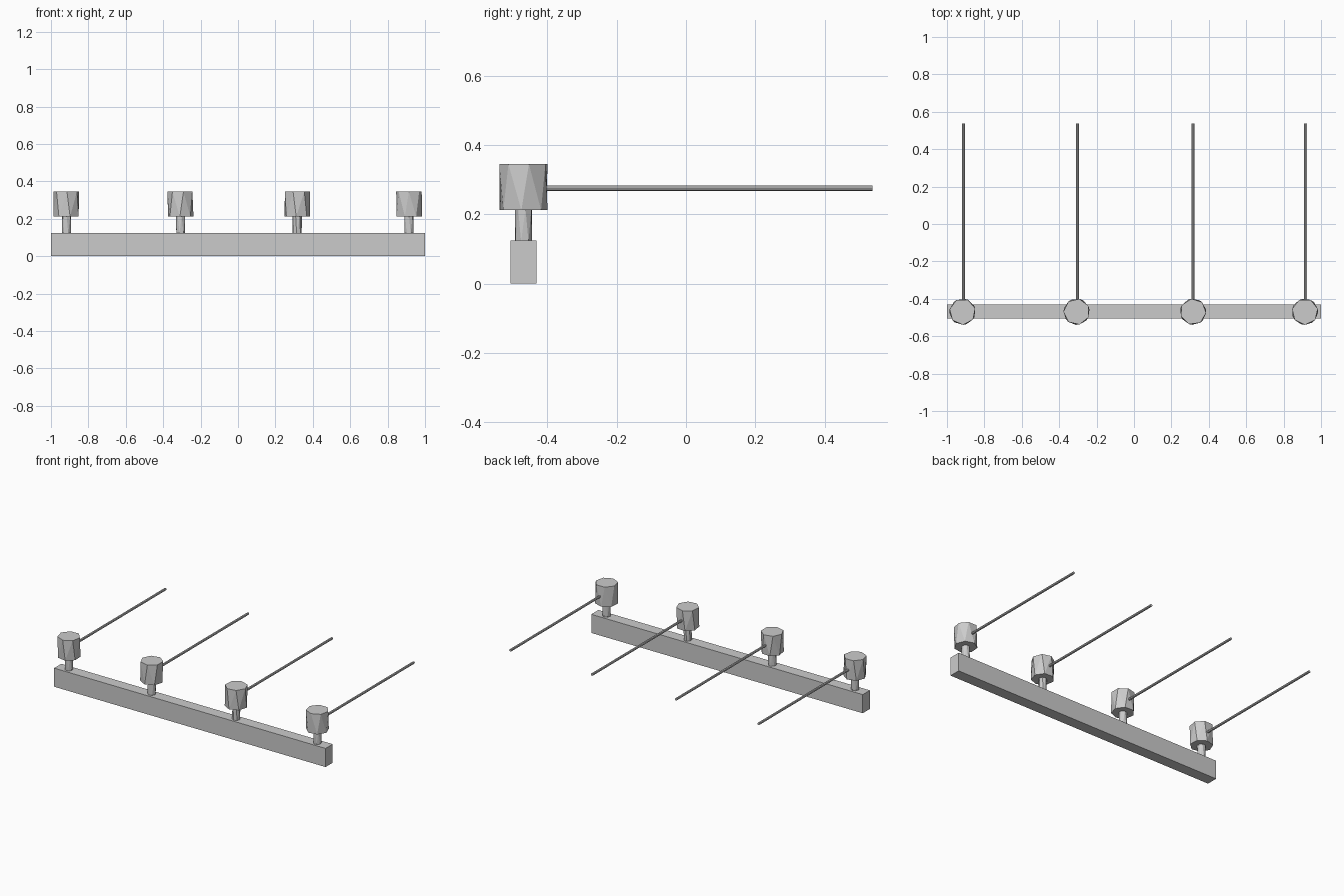
import bpy, bmesh, math
from mathutils import Matrix

cube = bpy.data.objects.get("Cube")
if cube:
    bpy.data.objects.remove(cube, do_unlink=True)

grey = bpy.data.materials.new("plain grey")
grey.use_nodes = True
colour = (0.6, 0.6, 0.6, 1)
grey.diffuse_color = colour
grey.node_tree.nodes["Principled BSDF"].inputs["Base Color"].default_value = colour


def add_object(name, bm):
    bmesh.ops.recalc_face_normals(bm, faces=bm.faces)
    mesh = bpy.data.meshes.new(name)
    bm.to_mesh(mesh)
    bm.free()
    mesh.materials.append(grey)
    obj = bpy.data.objects.new(name, mesh)
    bpy.context.collection.objects.link(obj)
    return obj


def twisted_prism(name, x, y, z0, z1, radius, sides, phase, twist):
    """Upright prism whose bottom ring is turned against its top ring."""
    bm = bmesh.new()
    rings = []
    for z, turn in ((z0, phase + twist), (z1, phase)):
        ring = []
        for i in range(sides):
            a = math.radians(turn) + math.tau * i / sides
            ring.append(bm.verts.new((x + radius * math.cos(a), y + radius * math.sin(a), z)))
        rings.append(ring)
    low, high = rings
    bm.faces.new(low[::-1])
    bm.faces.new(high)
    for i in range(sides):
        j = (i + 1) % sides
        if twist > 0:      # split each side along its shorter diagonal
            bm.faces.new((low[i], high[j], high[i]))
            bm.faces.new((low[i], low[j], high[j]))
        else:
            bm.faces.new((low[i], low[j], high[i]))
            bm.faces.new((low[j], high[j], high[i]))
    return add_object(name, bm)


def rod(name, x, y0, y1, z, radius):
    bm = bmesh.new()
    place = Matrix.Translation((x, (y0 + y1) / 2, z)) @ Matrix.Rotation(math.pi / 2, 4, 'X')
    bmesh.ops.create_cone(bm, cap_ends=True, segments=8, radius1=radius, radius2=radius,
                          depth=y1 - y0, matrix=place)
    return add_object(name, bm)


# Long base beam
bm = bmesh.new()
bmesh.ops.create_cube(bm, size=1, matrix=Matrix.Translation((0, -0.469, 0.062))
                      @ Matrix.Diagonal((2, 0.075, 0.124, 1)))
add_object("base_beam", bm)

# Four posts: stem, drum and rod (drum x, rod x, drum phase, drum twist, stem twist)
posts = [
    (-0.917, -0.911, -88, 14, 20),
    (-0.307, -0.302, 180, -16, -25),
    (0.316, 0.316, -5, 14, 12),
    (0.914, 0.918, -90, -18, 22),
]
for n, (x, rod_x, phase, twist, stem_twist) in enumerate(posts, 1):
    twisted_prism(f"stem_{n}", x, -0.469, 0.12, 0.216, 0.025, 7, phase, stem_twist)
    twisted_prism(f"drum_{n}", x, -0.469, 0.212, 0.345, 0.07, 7, phase, twist)
    rod(f"rod_{n}", rod_x, -0.42, 0.538, 0.2755, 0.008)
